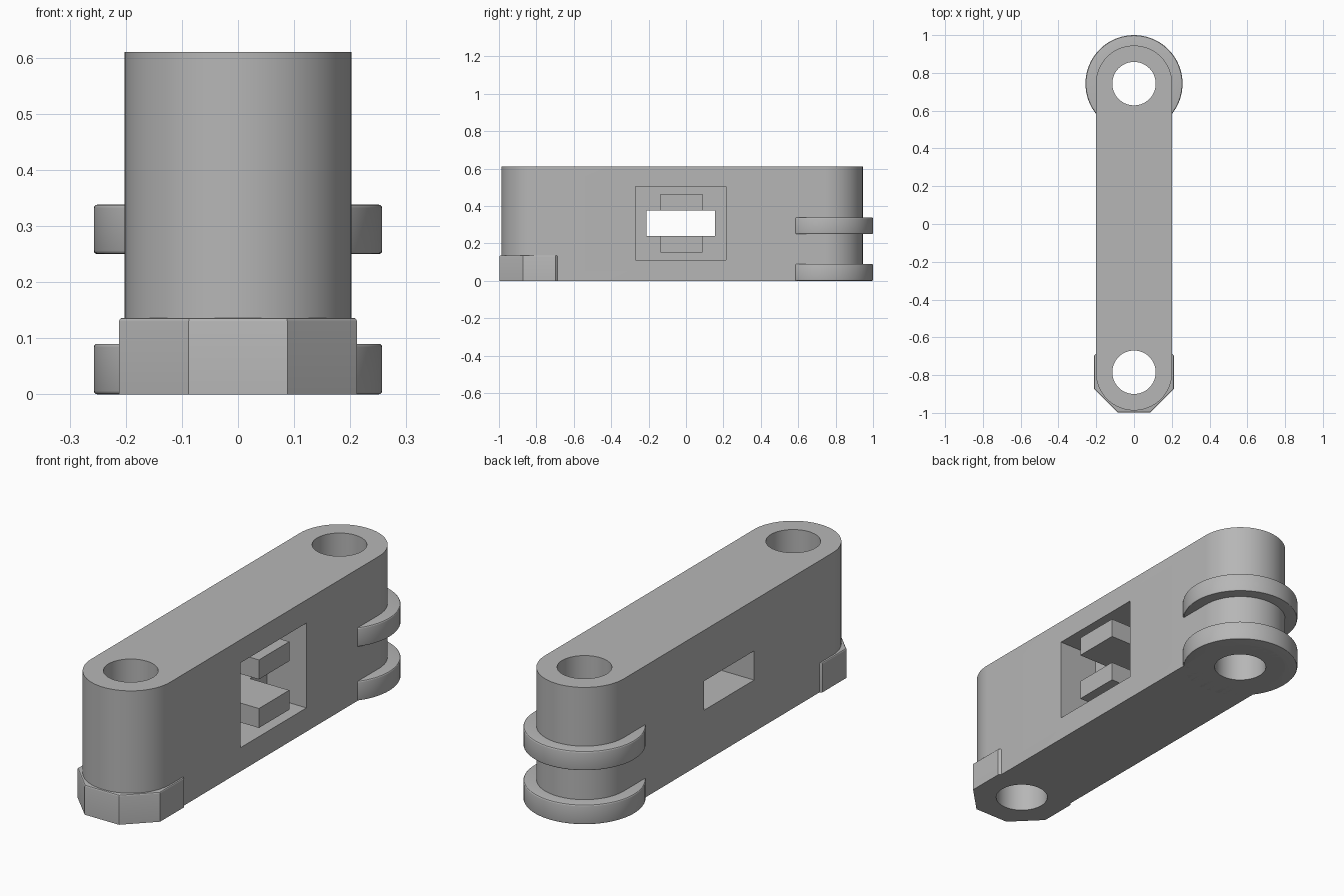
import bpy, bmesh, math

if "Cube" in bpy.data.objects:
    bpy.data.objects.remove(bpy.data.objects["Cube"])

R, H = 0.202, 0.61            # body half width and height
BACK, FRONT = 0.743, -0.785   # bore centres along y
BORE = 0.115

grey = bpy.data.materials.new("grey")
grey.diffuse_color = (0.47, 0.47, 0.47, 1)
grey.use_nodes = True
grey.node_tree.nodes["Principled BSDF"].inputs["Base Color"].default_value = grey.diffuse_color


def finish(name, bm):
    bmesh.ops.recalc_face_normals(bm, faces=bm.faces)
    me = bpy.data.meshes.new(name)
    bm.to_mesh(me)
    bm.free()
    me.materials.append(grey)
    ob = bpy.data.objects.new(name, me)
    bpy.context.collection.objects.link(ob)
    return ob


def prism(name, outline, z0, z1):
    bm = bmesh.new()
    face = bm.faces.new([bm.verts.new((x, y, z0)) for x, y in outline])
    ext = bmesh.ops.extrude_face_region(bm, geom=[face])
    verts = [g for g in ext["geom"] if isinstance(g, bmesh.types.BMVert)]
    bmesh.ops.translate(bm, verts=verts, vec=(0, 0, z1 - z0))
    return finish(name, bm)


def box(name, x0, x1, y0, y1, z0, z1):
    return prism(name, [(x0, y0), (x1, y0), (x1, y1), (x0, y1)], z0, z1)


def arc(r, cy, a0, a1, n):
    return [(r * math.cos(a0 + (a1 - a0) * i / n),
             cy + r * math.sin(a0 + (a1 - a0) * i / n)) for i in range(n + 1)]


def ring(name, cy, profile, sides, turn=0.0):
    """Sweep a closed (radius, z) profile around a vertical axis."""
    bm = bmesh.new()
    rows = []
    for i in range(sides):
        a = turn + math.tau * i / sides
        rows.append([bm.verts.new((r * math.cos(a), cy + r * math.sin(a), z))
                     for r, z in profile])
    n = len(profile)
    for i in range(sides):
        p, q = rows[i], rows[(i + 1) % sides]
        for k in range(n):
            bm.faces.new((p[k], q[k], q[(k + 1) % n], p[(k + 1) % n]))
    return finish(name, bm)


def smooth(ob):
    bpy.ops.object.select_all(action='DESELECT')
    ob.select_set(True)
    bpy.context.view_layer.objects.active = ob
    bpy.ops.object.shade_smooth_by_angle(angle=math.radians(30))


# Rounded bar with two bores, a side pocket and a slot through the far wall
body = prism("body", arc(R, BACK, 0, math.pi, 40)
             + arc(R, FRONT, math.pi, math.tau, 40), 0, H)
cutters = [prism("bore_cutter", arc(BORE, cy, 0, math.tau, 48)[:-1], -0.1, H + 0.1)
           for cy in (BACK, FRONT)]
cutters.append(box("pocket_cutter", 0.0, 0.3, -0.27, 0.213, 0.11, 0.503))
cutters.append(box("slot_cutter", -0.3, 0.1, -0.21, 0.155, 0.24, 0.375))
bpy.context.view_layer.objects.active = body
for c in cutters:
    mod = body.modifiers.new("cut", 'BOOLEAN')
    mod.operation, mod.solver, mod.object = 'DIFFERENCE', 'EXACT', c
    bpy.ops.object.modifier_apply(modifier=mod.name)
    bpy.data.objects.remove(c)
smooth(body)

# Tabs above and below the slot, flush with the side face
for name, z0, z1 in (("lower_tab", 0.15, 0.24), ("upper_tab", 0.375, 0.465)):
    box(name, -0.02, R, -0.135, 0.087, z0, z1)


# Collar profile: hidden inner edge, small rounded outer edges
def collar(r, z0, z1, low, high):
    pts = [(0.16, z0)]
    for cz, b, a0 in ((z0, low, -90), (z1, high, 0)):
        if b == 0:
            pts.append((r, cz))
            continue
        zc = cz + b if a0 < 0 else cz - b
        for k in range(4):
            a = math.radians(a0 + 30 * k)
            pts.append((r - b + b * math.cos(a), zc + b * math.sin(a)))
    return pts + [(0.16, z1)]


# Two round flanges at the back end
for name, z0, z1 in (("lower_flange", 0.0, 0.09), ("upper_flange", 0.25, 0.338)):
    smooth(ring(name, BACK, collar(0.257, z0, z1, 0.006, 0.006), 72))

# Eight-sided foot at the front end
oct_r = 0.212 / math.cos(math.pi / 8)
smooth(ring("octagonal_foot", FRONT, collar(oct_r, 0.0, 0.136, 0, 0.006), 8, math.pi / 8))
